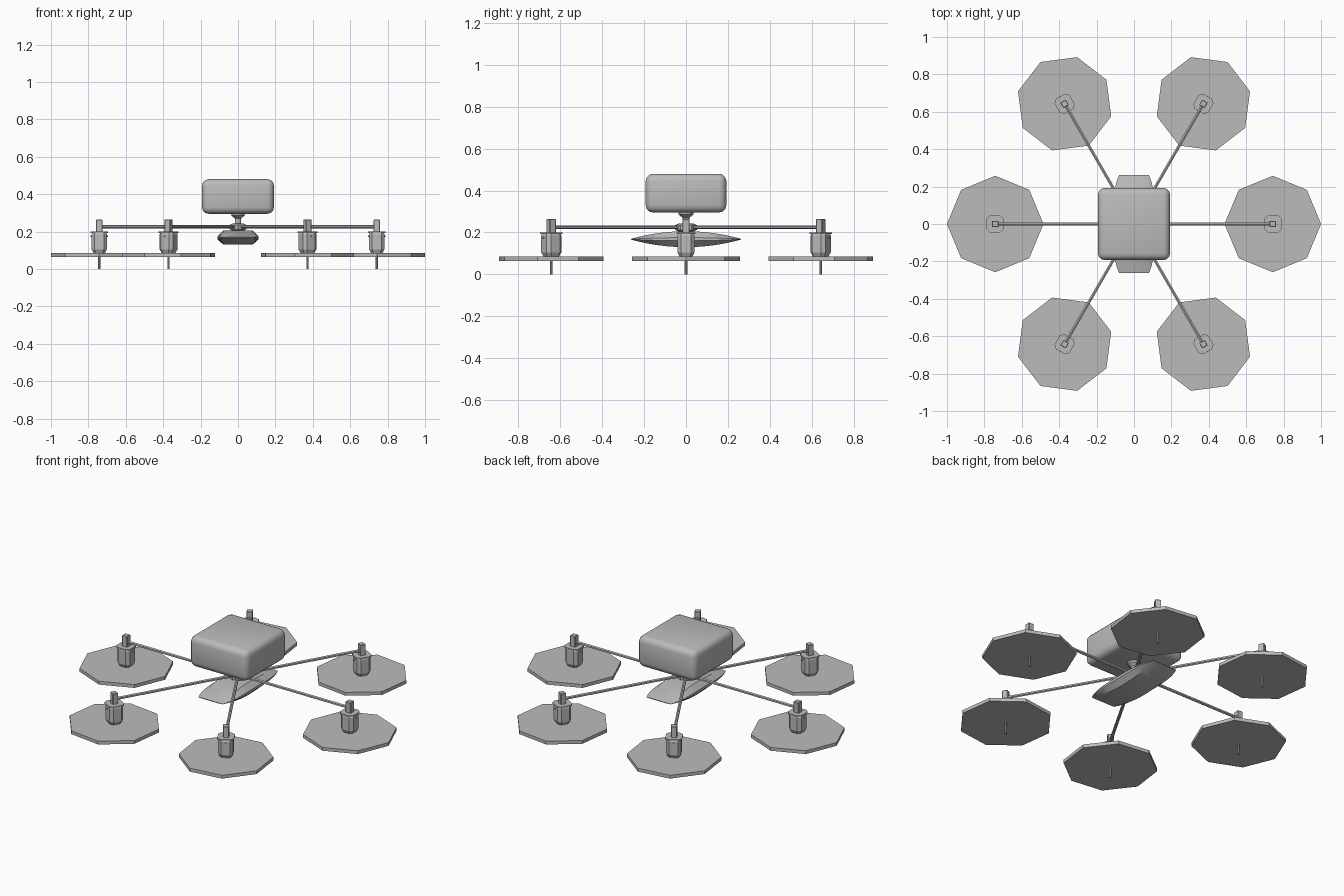
import bpy
import bmesh
from math import cos, sin, pi, radians
from mathutils import Matrix, Vector

cube = bpy.data.objects.get("Cube")
if cube:
    bpy.data.objects.remove(cube, do_unlink=True)

GREY = (0.5, 0.5, 0.5, 1)
grey = bpy.data.materials.new("plain grey")
grey.use_nodes = True
grey.diffuse_color = GREY
grey.node_tree.nodes["Principled BSDF"].inputs["Base Color"].default_value = GREY


def finish(name, bm, smooth=False):
    """Turn a bmesh into a named object with the grey material."""
    bmesh.ops.recalc_face_normals(bm, faces=bm.faces)
    mesh = bpy.data.meshes.new(name)
    bm.to_mesh(mesh)
    bm.free()
    mesh.materials.append(grey)
    ob = bpy.data.objects.new(name, mesh)
    bpy.context.collection.objects.link(ob)
    if smooth:
        bpy.ops.object.select_all(action='DESELECT')
        ob.select_set(True)
        bpy.context.view_layer.objects.active = ob
        bpy.ops.object.shade_smooth_by_angle(angle=radians(35))
    return ob


def loft(name, rings, smooth=False):
    """Skin a list of equal-length point rings and cap both ends."""
    bm = bmesh.new()
    rows = [[bm.verts.new(p) for p in ring] for ring in rings]
    n = len(rows[0])
    for a, b in zip(rows, rows[1:]):
        for i in range(n):
            j = (i + 1) % n
            bm.faces.new((a[i], a[j], b[j], b[i]))
    bm.faces.new(rows[0][::-1])
    bm.faces.new(rows[-1])
    return finish(name, bm, smooth)


def polygon(sides, turn=0):
    return [(cos(turn + 2 * pi * i / sides), sin(turn + 2 * pi * i / sides))
            for i in range(sides)]


def stack(name, outline, levels, smooth=False):
    """Loft an outline upward through (height, size) levels."""
    return loft(name, [[(x * s, y * s, z) for x, y in outline] for z, s in levels], smooth)


def box(name, size, centre, bevel, segments=1, smooth=False):
    bm = bmesh.new()
    bmesh.ops.create_cube(bm, size=1)
    bmesh.ops.scale(bm, vec=size, verts=bm.verts)
    bmesh.ops.translate(bm, vec=centre, verts=bm.verts)
    bmesh.ops.bevel(bm, geom=bm.edges[:], offset=bevel, segments=segments,
                    profile=0.5, affect='EDGES')
    return finish(name, bm, smooth)


def bar(name, start, end, radius, sides=6):
    """Straight rod between two points."""
    bm = bmesh.new()
    a, b = Vector(start), Vector(end)
    spin = (b - a).to_track_quat('Z', 'Y').to_matrix().to_4x4()
    bmesh.ops.create_cone(bm, cap_ends=True, segments=sides, radius1=radius, radius2=radius,
                          depth=(b - a).length,
                          matrix=Matrix.Translation((a + b) / 2) @ spin)
    return finish(name, bm)


# Central body, neck and hub
box("body", (0.385, 0.385, 0.185), (0, 0, 0.3875), 0.035, 3, True)
stack("neck", polygon(12), [(0.19, 0.016), (0.27, 0.016), (0.285, 0.035), (0.3, 0.038)], True)
stack("hub", polygon(6, pi / 6), [(0.205, 0.035), (0.212, 0.052), (0.235, 0.052), (0.243, 0.035)])

# Lens-shaped belly pod, lofted front to back
section = [(1, 0.2), (0.72, 1), (-0.72, 1), (-1, 0.2),
           (-1, -0.2), (-0.72, -1), (0.72, -1), (1, -0.2)]
pod_rings = []
for i in range(17):
    t = -1 + i / 8
    wide = 0.11 - 0.03 * abs(t) ** 4
    tall = 0.038 * (1 - 0.95 * t * t)
    pod_rings.append([(x * wide, t * 0.262, 0.168 + z * tall) for x, z in section])
loft("belly_pod", pod_rings, True)

# One arm with its rotor unit, built around the rotor axis
REACH = 0.742
square = [(1, 0.6), (0.6, 1), (-0.6, 1), (-1, 0.6),
          (-1, -0.6), (-0.6, -1), (0.6, -1), (1, -0.6)]
unit = [
    stack("rotor_disc", polygon(8), [(0.065, 0.258), (0.085, 0.258)]),
    stack("rotor_shaft", polygon(8), [(0, 0.006), (0.09, 0.006)]),
    stack("motor", square, [(0.083, 0.03), (0.105, 0.041), (0.185, 0.041), (0.195, 0.037)]),
    stack("motor_flange", square, [(0.192, 0.046), (0.201, 0.046)]),
    box("motor_post", (0.034, 0.034, 0.068), (0, 0, 0.231), 0.003),
    bar("motor_peg", (-0.047, 0, 0.175), (0.047, 0, 0.175), 0.004),
    bar("arm", (-REACH, 0, 0.225), (0, 0, 0.225), 0.009),
]

# Repeat the unit on all six arms
for k in range(6):
    place = Matrix.Rotation(k * pi / 3, 4, 'Z') @ Matrix.Translation((REACH, 0, 0))
    for part in unit:
        ob = part
        if k:
            ob = part.copy()
            ob.name = f"{part.name}_{k + 1}"
            bpy.context.collection.objects.link(ob)
        ob.matrix_world = place
